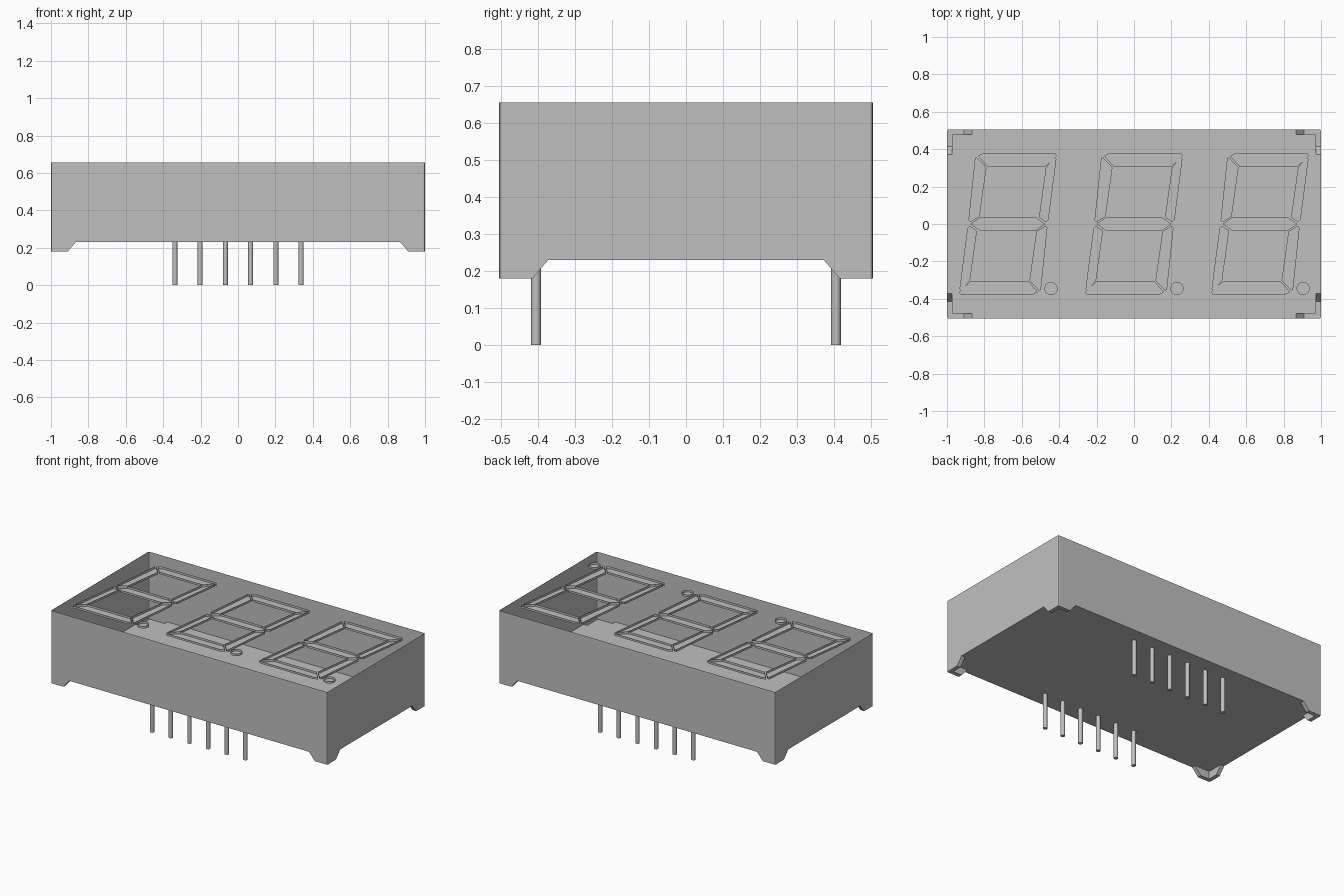
import bpy, bmesh, math

cube = bpy.data.objects.get("Cube")
if cube:
    bpy.data.objects.remove(cube, do_unlink=True)

grey = bpy.data.materials.new("light_grey")
grey.use_nodes = True
colour = (0.53, 0.53, 0.53, 1)
grey.diffuse_color = colour
grey.node_tree.nodes["Principled BSDF"].inputs["Base Color"].default_value = colour

W, D = 1.0, 0.505                 # half width and half depth
TOP, FLOOR, FOOT = 0.655, 0.23, 0.18
FLAT, SLOPE = 0.09, 0.133         # foot length at its base and at the floor
T = 0.026                         # foot thickness


def finish(name, bm):
    mesh = bpy.data.meshes.new(name)
    bm.to_mesh(mesh)
    bm.free()
    mesh.materials.append(grey)
    obj = bpy.data.objects.new(name, mesh)
    bpy.context.collection.objects.link(obj)
    return obj


def face(bm, points):
    return bm.faces.new([bm.verts.new(p) for p in points])


# Housing: open-topped thin shell with hollow L-shaped corner feet
def build_housing():
    bm = bmesh.new()

    def wall_profile(half):
        right = [(half, TOP), (half, FOOT), (half - FLAT, FOOT), (half - SLOPE, FLOOR)]
        return right + [(-a, z) for a, z in reversed(right)]

    for s in (-1, 1):
        face(bm, [(x, s * D, z) for x, z in wall_profile(W)])
        face(bm, [(s * W, y, z) for y, z in wall_profile(D)])

    floor = []
    for sx, sy in ((1, 1), (-1, 1), (-1, -1), (1, -1)):
        def p(x, y, z):
            return (sx * (W - x), sy * (D - y), z)
        notch = [p(0, SLOPE, FLOOR), p(T, SLOPE, FLOOR), p(T, T, FLOOR),
                 p(SLOPE, T, FLOOR), p(SLOPE, 0, FLOOR)]
        floor += notch if sx * sy > 0 else notch[::-1]
        # base, sloped ends and inner sides of the foot
        face(bm, [p(0, 0, FOOT), p(FLAT, 0, FOOT), p(FLAT, T, FOOT),
                  p(T, T, FOOT), p(T, FLAT, FOOT), p(0, FLAT, FOOT)])
        face(bm, [p(FLAT, 0, FOOT), p(SLOPE, 0, FLOOR), p(SLOPE, T, FLOOR), p(FLAT, T, FOOT)])
        face(bm, [p(0, FLAT, FOOT), p(0, SLOPE, FLOOR), p(T, SLOPE, FLOOR), p(T, FLAT, FOOT)])
        face(bm, [p(T, T, FOOT), p(FLAT, T, FOOT), p(SLOPE, T, FLOOR), p(T, T, FLOOR)])
        face(bm, [p(T, T, FOOT), p(T, FLAT, FOOT), p(T, SLOPE, FLOOR), p(T, T, FLOOR)])
    face(bm, floor)
    bmesh.ops.remove_doubles(bm, verts=bm.verts, dist=0.0001)
    bmesh.ops.recalc_face_normals(bm, faces=bm.faces)

    # slightly rounded upright corners
    corners = [e for e in bm.edges
               if all(abs(v.co.x) > W - 0.001 and abs(v.co.y) > D - 0.001 for v in e.verts)
               and abs(e.verts[0].co.z - e.verts[1].co.z) > 0.3]
    bmesh.ops.bevel(bm, geom=corners, offset=0.008, segments=2, profile=0.5, affect='EDGES')
    finish("housing", bm)


# Shallow tray: a floor with short walls, open on top
def tray(name, outline, depth=0.014):
    bm = bmesh.new()
    low = [bm.verts.new((x, y, TOP - depth)) for x, y in outline]
    high = [bm.verts.new((x, y, TOP)) for x, y in outline]
    base = bm.faces.new(low)
    base.normal_update()
    if base.normal.z < 0:
        base.normal_flip()
    n = len(outline)
    for i in range(n):
        j = (i + 1) % n
        bm.faces.new((low[i], low[j], high[j], high[i]))
    bmesh.ops.recalc_face_normals(bm, faces=bm.faces)
    if base.normal.z < 0:
        bmesh.ops.reverse_faces(bm, faces=bm.faces)
    finish(name, bm)


build_housing()

# Slanted segment outlines about the digit centre; the rest by half-turn
bars = {
    "top": [(-.136, .377), (.254, .377), (.262, .364), (.2, .307), (-.11, .307), (-.16, .364)],
    "upper_left": [(-.176, .353), (-.166, .356), (-.115, .302), (-.152, .04), (-.2, .01), (-.211, .02)],
    "upper_right": [(.246, .356), (.259, .348), (.217, .024), (.203, .01), (.166, .037), (.203, .302)],
}
middle = [(-.2, 0), (-.15, .035), (.15, .035), (.2, 0), (.15, -.035), (-.15, -.035)]
opposite = {"top": "bottom", "upper_left": "lower_right", "upper_right": "lower_left"}

for i, cx in enumerate((-0.674, 0, 0.674)):
    digit = f"digit_{i + 1}_"
    for name, pts in bars.items():
        tray(digit + name + "_segment", [(cx + x, y) for x, y in pts])
        tray(digit + opposite[name] + "_segment", [(cx - x, -y) for x, y in pts])
    tray(digit + "middle_segment", [(cx + x, y) for x, y in middle])
    angles = [math.tau * k / 24 for k in range(24)]
    tray(digit + "decimal_point", [(cx + 0.23 + 0.035 * math.cos(a),
                                    -0.345 + 0.035 * math.sin(a)) for a in angles])

# Two rows of round pins below the floor
for row, y in (("front", -0.405), ("back", 0.405)):
    for k in range(6):
        bpy.ops.mesh.primitive_cylinder_add(vertices=20, radius=0.0133, depth=FLOOR,
                                            location=((k - 2.5) * 0.135, y, FLOOR / 2))
        pin = bpy.context.object
        pin.name = f"{row}_pin_{k + 1}"
        pin.data.materials.append(grey)
        bpy.ops.object.shade_smooth_by_angle(angle=math.radians(35))
